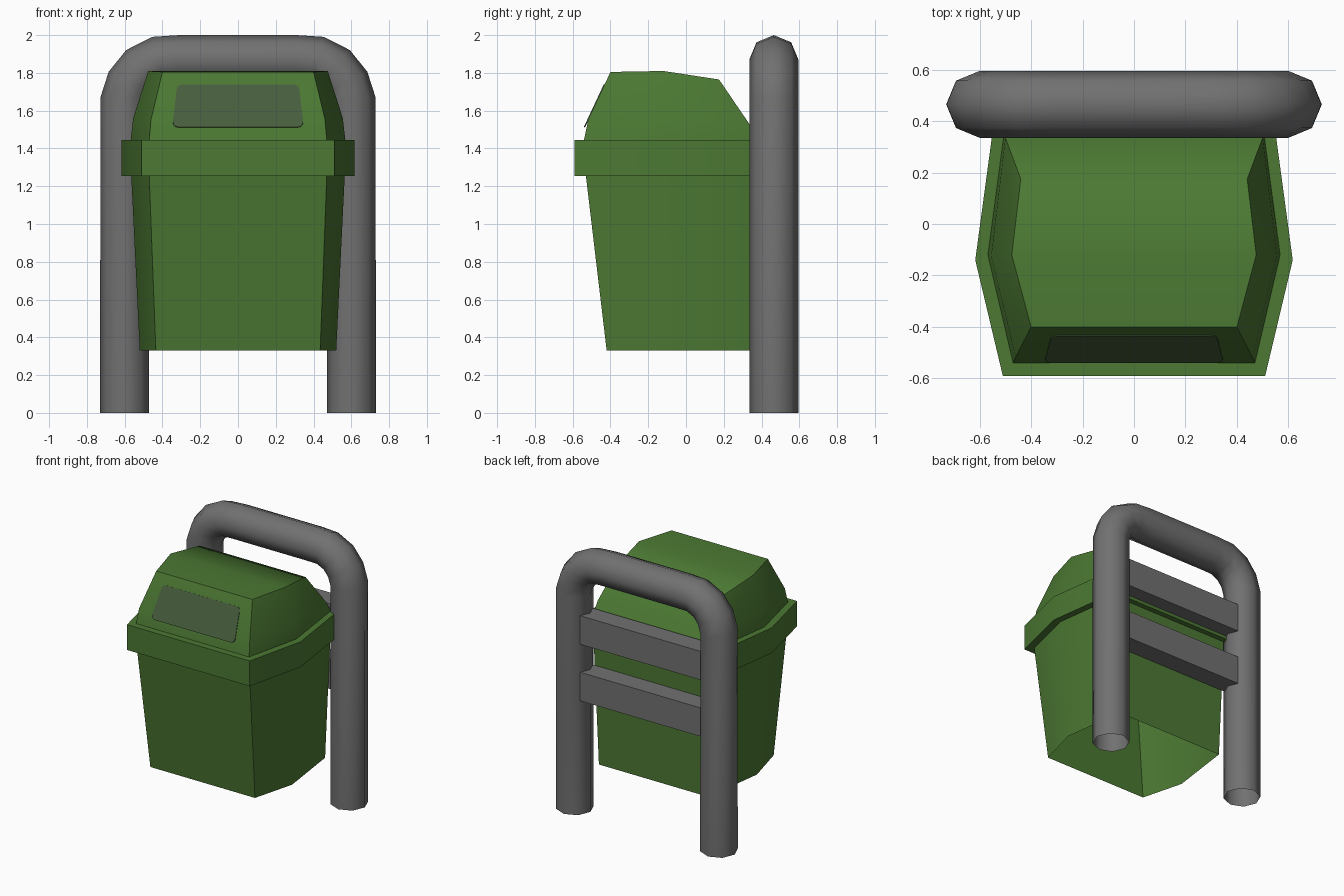
import bpy, bmesh, math
from mathutils import Vector

if "Cube" in bpy.data.objects:
    bpy.data.objects.remove(bpy.data.objects["Cube"])


def material(name, rgb):
    m = bpy.data.materials.new(name)
    m.use_nodes = True
    m.diffuse_color = (*rgb, 1)
    m.node_tree.nodes["Principled BSDF"].inputs["Base Color"].default_value = (*rgb, 1)
    return m


GREEN = material("bin green", (0.072, 0.19, 0.033))
GREY = material("post grey", (0.165, 0.165, 0.165))
DARK = material("opening dark green", (0.062, 0.11, 0.046))


def finish(bm, name, mat, smooth=True):
    mesh = bpy.data.meshes.new(name)
    bm.to_mesh(mesh)
    bm.free()
    mesh.materials.append(mat)
    ob = bpy.data.objects.new(name, mesh)
    bpy.context.collection.objects.link(ob)
    if smooth:
        bpy.ops.object.select_all(action='DESELECT')
        ob.select_set(True)
        bpy.context.view_layer.objects.active = ob
        bpy.ops.object.shade_smooth_by_angle(angle=math.radians(50))
    return ob


def bridge(bm, rings):
    for a, b in zip(rings, rings[1:]):
        for i in range(len(a)):
            j = (i + 1) % len(a)
            bm.faces.new((a[i], a[j], b[j], b[i]))


def hex_loft(name, sections, capped=False):
    """Each section is its front, side and back corner; mirrored in x."""
    bm = bmesh.new()
    rings = []
    for sec in sections:
        pts = list(sec) + [(-x, y, z) for x, y, z in reversed(sec)]
        rings.append([bm.verts.new(p) for p in pts])
    bridge(bm, rings)
    if capped:
        t = rings[-1]
        bm.faces.new((t[0], t[1], t[4], t[5]))
        bm.faces.new((t[1], t[2], t[3], t[4]))
    return finish(bm, name, GREEN)


def level(corners, z):
    return [(x, y, z) for x, y in corners]


# Bin shell, open underneath
foot = [(0.435, -0.42), (0.52, -0.10), (0.455, 0.385)]
neck = [(0.47, -0.53), (0.565, -0.13), (0.495, 0.39)]
rim = [(0.51, -0.59), (0.617, -0.14), (0.54, 0.43)]
hex_loft("bin_body", [level(foot, 0.33), level(neck, 1.255)])

# Collar around the top of the bin
hex_loft("bin_rim", [level(neck, 1.255), level(rim, 1.255),
                     level(rim, 1.445), level(neck, 1.445)])

# Domed lid
shoulder = [(0.46, -0.517, 1.555), (0.555, -0.125, 1.56), (0.50, 0.335, 1.53)]
crown = [(0.40, -0.40, 1.805), (0.475, -0.12, 1.81), (0.44, 0.175, 1.765)]
lid_foot = [(0.47, -0.54), (0.568, -0.12), (0.50, 0.39)]
hex_loft("lid", [level(lid_foot, 1.445), shoulder, crown], capped=True)

# Rounded opening plate on the sloping lid front
low, high = Vector((0, -0.517, 1.555)), Vector((0, -0.40, 1.805))
up = (high - low).normalized()
out = Vector((0, -up.z, up.y))
bm = bmesh.new()
radius = 0.03
loop = []
for x, z, start in ((0.345, 1.512, -90), (0.325, 1.737, 0),
                    (-0.325, 1.737, 90), (-0.345, 1.512, 180)):
    corner = low + up * ((z - low.z) / up.z)
    corner += Vector((x - math.copysign(radius, x), 0, 0))
    corner += up * (radius if z < 1.6 else -radius)
    for k in range(4):
        a = math.radians(start + 30 * k)
        p = corner + radius * (Vector((math.cos(a), 0, 0)) + up * math.sin(a) - Vector((0, 0, 0)))
        loop.append(bm.verts.new(p + Vector((0, 0, 0)) - out * 0.003))
face = bm.faces.new(loop)
extruded = bmesh.ops.extrude_face_region(bm, geom=[face])
moved = [g for g in extruded["geom"] if isinstance(g, bmesh.types.BMVert)]
bmesh.ops.translate(bm, vec=out * 0.007, verts=moved)
bmesh.ops.recalc_face_normals(bm, faces=bm.faces)
finish(bm, "lid_opening", DARK, smooth=False)

# Bent eight-sided tube frame with open feet
POST_Y, TUBE = 0.465, 0.13
half = [(0.6, 0), (0.6, 1.65), (0.57, 1.745), (0.51, 1.82), (0.42, 1.865), (0.31, 1.87)]
path = [Vector((x, POST_Y, z)) for x, z in half]
path += [Vector((-p.x, p.y, p.z)) for p in reversed(path)]
bm = bmesh.new()
rings = []
for i, p in enumerate(path):
    before = p - path[i - 1] if i else path[1] - p
    after = path[i + 1] - p if i < len(path) - 1 else before
    t = (before.normalized() + after.normalized()).normalized()
    side = Vector((t.z, 0, -t.x))
    rings.append([bm.verts.new(p + TUBE * (side * math.cos(a) + Vector((0, math.sin(a), 0))))
                  for a in (math.tau * k / 8 for k in range(8))])
bridge(bm, rings)
bmesh.ops.recalc_face_normals(bm, faces=bm.faces)
finish(bm, "tube_frame", GREY)

# Two cross bars holding the bin
for name, bottom, top in (("lower_bar", 0.855, 1.07), ("upper_bar", 1.28, 1.495)):
    bm = bmesh.new()
    bmesh.ops.create_cube(bm, size=1)
    bmesh.ops.scale(bm, vec=(1.1, 0.15, top - bottom), verts=bm.verts)
    bmesh.ops.translate(bm, vec=(0, POST_Y, (top + bottom) / 2), verts=bm.verts)
    finish(bm, name, GREY, smooth=False)
